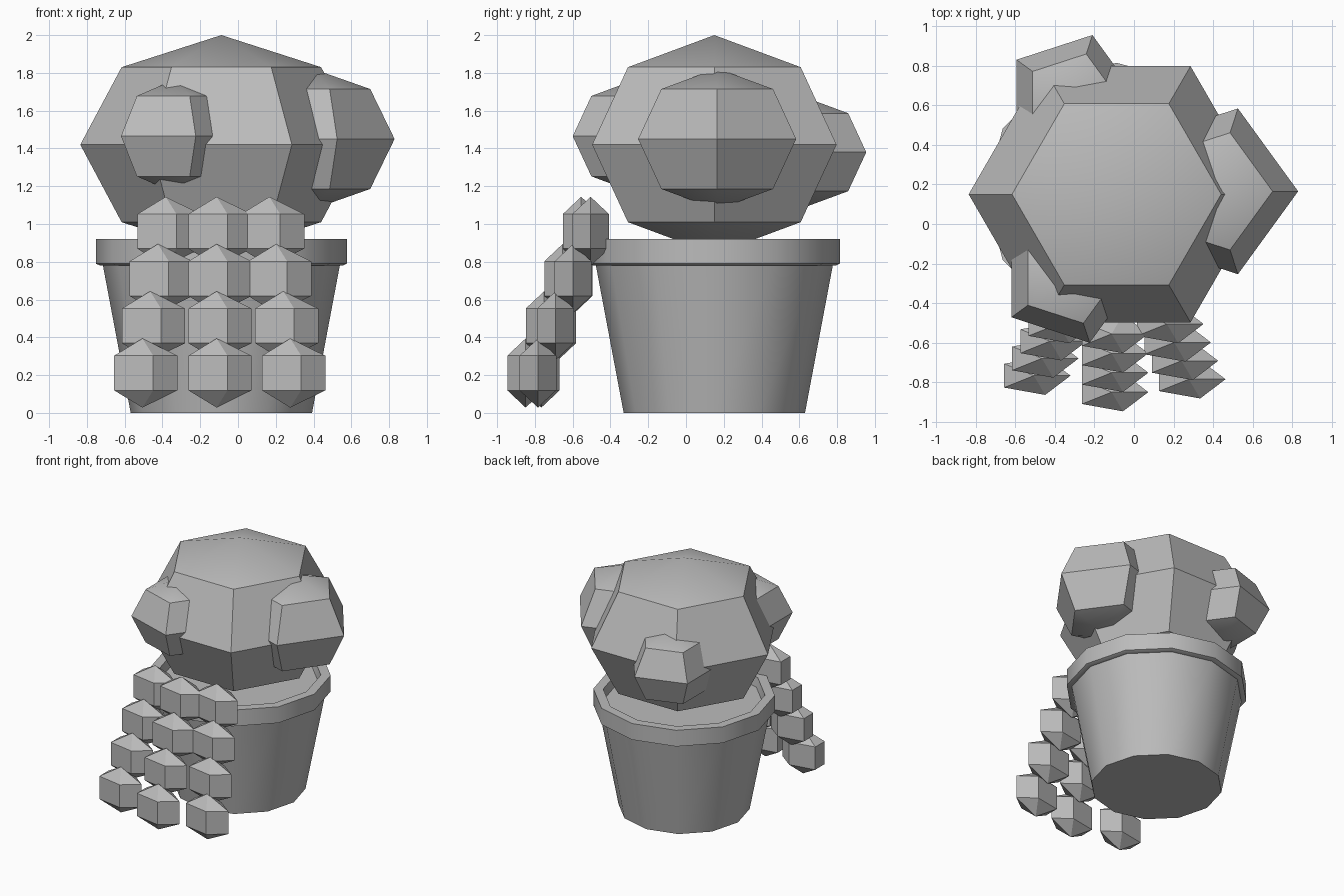
import bpy, bmesh, math

if "Cube" in bpy.data.objects:
    bpy.data.objects.remove(bpy.data.objects["Cube"])

grey = bpy.data.materials.new("plain_grey")
grey.diffuse_color = (0.5, 0.5, 0.5, 1)
grey.use_nodes = True
grey.node_tree.nodes["Principled BSDF"].inputs["Base Color"].default_value = grey.diffuse_color


def lathe(name, profile, sides, center, scale=(1, 1, 1), smooth=30):
    """Revolve (radius, height) points around z; radius 0 makes a pole."""
    bm = bmesh.new()
    rings = []
    for r, z in profile:
        if r == 0:
            rings.append([bm.verts.new((0, 0, z))] * sides)
        else:
            rings.append([bm.verts.new((r * math.cos(math.tau * i / sides),
                                        r * math.sin(math.tau * i / sides), z))
                          for i in range(sides)])
    for a, b in zip(rings, rings[1:]):
        for i in range(sides):
            j = (i + 1) % sides
            corners = list(dict.fromkeys((a[i], a[j], b[j], b[i])))
            bm.faces.new(corners)
    for v in bm.verts:
        v.co = [c * s for c, s in zip(v.co, scale)]
    bm.normal_update()
    mesh = bpy.data.meshes.new(name)
    bm.to_mesh(mesh)
    bm.free()
    mesh.materials.append(grey)
    obj = bpy.data.objects.new(name, mesh)
    obj.location = center
    bpy.context.collection.objects.link(obj)
    bpy.context.view_layer.objects.active = obj
    obj.select_set(True)
    bpy.ops.object.shade_smooth_by_angle(angle=math.radians(smooth))
    obj.select_set(False)
    return obj


def ball(name, sides, rings, center, scale):
    """Low-poly ball with a vertex on +x."""
    profile = [(0, -1)]
    for k in range(1, rings):
        t = math.pi * k / rings
        profile.append((math.sin(t), -math.cos(t)))
    profile.append((0, 1))
    return lathe(name, profile, sides, center, scale)


# Tapered pot with a thick lip, and the soil inside it
AXIS = (-0.088, 0.15, 0)
lathe("pot", [(0, 0), (0.48, 0), (0.627, 0.78), (0.642, 0.78), (0.664, 0.79),
              (0.664, 0.92), (0.592, 0.92), (0.58, 0.84)], 12, AXIS, smooth=35)
lathe("soil", [(0.582, 0.845), (0, 0.845)], 12, AXIS)

# Big foliage clump and the three smaller clumps around it
ball("foliage_main", 6, 4, (-0.088, 0.15, 1.42), (0.747, 0.747, 0.58))
for name, pos, r in (("foliage_right", (0.389, 0.165, 1.45), 0.44),
                     ("foliage_front", (-0.333, -0.263, 1.465), 0.354),
                     ("foliage_back", (-0.316, 0.628, 1.38), 0.343)):
    ball(name, 5, 4, pos, (r, r, r * 0.85))

# Three trailing strands of leaves, fanning out as they hang down
for s, (x, y, dx, dy) in enumerate(((-0.383, -0.505, -0.041, -0.087),
                                    (-0.113, -0.555, 0.0, -0.098),
                                    (0.166, -0.505, 0.037, -0.093))):
    for k in range(4):
        ball(f"trailing_leaf_{s + 1}_{k + 1}", 5, 3,
             (x + dx * k, y + dy * k, 0.961 - 0.25 * k), (0.214, 0.118, 0.183))
